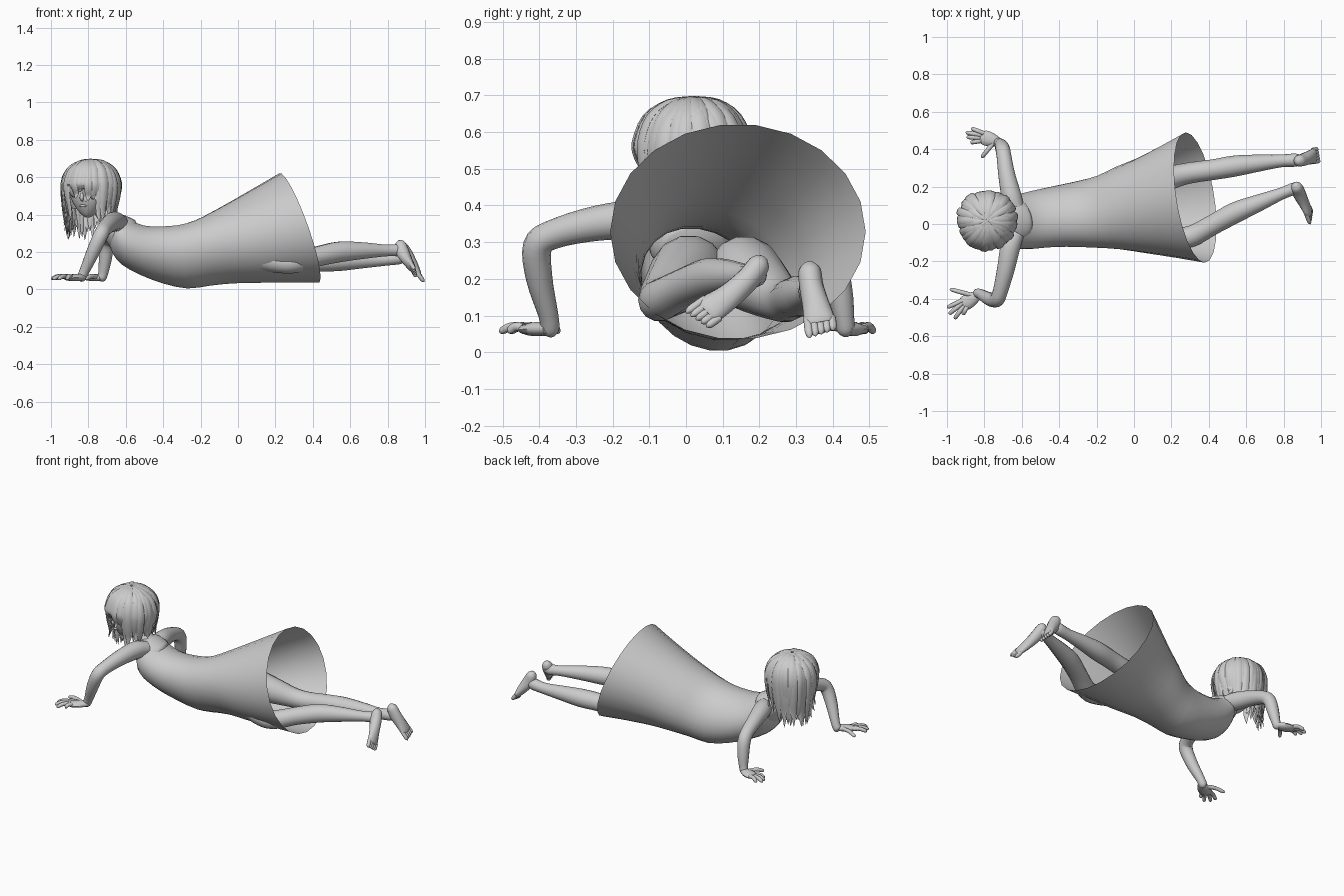
import bpy, bmesh, math, random
from mathutils import Vector

random.seed(4)


def smooth_points(pts, steps):
    """Catmull-Rom through tuples of any length."""
    out, n = [], len(pts)
    for i in range(n - 1):
        a, b, c, d = (pts[max(0, min(n - 1, k))] for k in (i - 1, i, i + 1, i + 2))
        for s in range(steps):
            t = s / steps
            out.append([0.5 * (2 * q + (r - p) * t + (2 * p - 5 * q + 4 * r - u) * t * t
                               + (3 * q - p - 3 * r + u) * t ** 3)
                        for p, q, r, u in zip(a, b, c, d)])
    return out + [list(pts[-1])]


def finish(name, bm, angle=60):
    bmesh.ops.recalc_face_normals(bm, faces=bm.faces)
    me = bpy.data.meshes.new(name)
    bm.to_mesh(me)
    bm.free()
    ob = bpy.data.objects.new(name, me)
    bpy.context.collection.objects.link(ob)
    bpy.ops.object.select_all(action='DESELECT')
    ob.select_set(True)
    bpy.context.view_layer.objects.active = ob
    bpy.ops.object.shade_smooth_by_angle(angle=math.radians(angle))
    return ob


def skin(bm, rings, caps=True):
    loops = [[bm.verts.new(p) for p in r] for r in rings]
    n = len(loops[0])
    for a, b in zip(loops, loops[1:]):
        for i in range(n):
            j = (i + 1) % n
            bm.faces.new((a[i], a[j], b[j], b[i]))
    if caps:
        bm.faces.new(loops[0])
        bm.faces.new(loops[-1])


def tube(bm, pts, hint, sides=14, steps=4):
    """Swept oval; points are x, y, z, half width, half thickness."""
    pts = smooth_points([p if len(p) == 5 else (*p, p[3]) for p in pts], steps)
    pos = [Vector(p[:3]) for p in pts]
    rings = []
    for i, p in enumerate(pts):
        t = (pos[min(i + 1, len(pos) - 1)] - pos[max(i - 1, 0)]).normalized()
        s = t.cross(Vector(hint)).normalized()
        u = s.cross(t)
        w, h = max(p[3], .001), max(p[4], .001)
        rings.append([pos[i] + s * w * math.cos(k * math.tau / sides)
                      + u * h * math.sin(k * math.tau / sides) for k in range(sides)])
    skin(bm, rings)


def part(name, *paths, hint=(0, 0, 1), sides=14):
    bm = bmesh.new()
    for p in paths:
        tube(bm, p, hint, sides)
    return finish(name, bm)


# Dress: tilted oval rings (top x, top z, bottom x, bottom z, y low, y high, skew, roll)
dress_rings = [
    (-.635, .39, -.685, .235, -.10, .125, 0, 0), (-.61, .392, -.67, .19, -.125, .15, 0, 0),
    (-.57, .368, -.62, .13, -.135, .165, 0, .01), (-.50, .342, -.52, .075, -.13, .185, 0, .02),
    (-.42, .338, -.40, .03, -.12, .205, 0, .03), (-.32, .345, -.27, .003, -.12, .23, 0, .035),
    (-.23, .37, -.15, .018, -.125, .258, -.03, .035), (-.14, .415, -.03, .03, -.135, .305, -.06, .025),
    (-.04, .47, .11, .033, -.155, .35, -.09, .01), (.10, .55, .27, .035, -.18, .42, -.12, 0),
    (.225, .622, .43, .035, -.207, .49, -.145, 0)]
rings = []
for xt, zt, xb, zb, y0, y1, skew, roll in smooth_points(dress_rings, 2):
    ring = []
    for k in range(22):
        c, s = math.cos(k * math.tau / 22), math.sin(k * math.tau / 22)
        dy = (y1 - y0) / 2 * c
        ring.append(((xt + xb) / 2 + (xt - xb) / 2 * s + skew * dy,
                     (y0 + y1) / 2 + dy - roll * s, (zt + zb) / 2 + (zt - zb) / 2 * s))
    rings.append(ring)
bm = bmesh.new()
skin(bm, rings, caps=False)
finish("dress", bm)

# Shoulders and neck
part("shoulders", [(-.58, .02, .27, .09, .08), (-.61, .015, .29, .115, .10),
                   (-.655, .015, .325, .12, .086), (-.70, .015, .35, .085, .064),
                   (-.73, .015, .37, .03, .03)], sides=20)
part("neck", [(-.66, .015, .35, .06), (-.72, .015, .42, .05), (-.77, .02, .50, .05)])

# Arms
part("right_arm", [(-.63, -.05, .355, .045), (-.66, -.12, .362, .054), (-.685, -.24, .352, .048),
                   (-.715, -.36, .322, .040), (-.735, -.405, .288, .040), (-.775, -.40, .20, .036),
                   (-.82, -.375, .10, .027), (-.84, -.37, .06, .024), (-.85, -.37, .05, .008)],
     hint=(1, 0, 0))
part("left_arm", [(-.63, .08, .335, .045), (-.655, .15, .33, .054), (-.68, .26, .31, .046),
                  (-.695, .36, .275, .040), (-.702, .40, .235, .039), (-.71, .42, .16, .035),
                  (-.72, .432, .09, .027), (-.73, .436, .06, .024), (-.74, .438, .05, .008)],
     hint=(1, 0, 0))


# Hands: flat palm plus five tapered fingers
def hand(name, wrist, palm, knuckles, tips):
    w, p = Vector(wrist), Vector(palm)
    paths = [[(*w, .02, .016), (*w.lerp(p, .5), .036, .02), (*p, .039, .016),
              (*w.lerp(p, 1.25), .022, .009)]]
    for k, t in zip(knuckles, tips):
        a, b = Vector((*k, .066)), Vector((*t, .058))
        paths.append([(*a, .013), (*(a.lerp(b, .5) + Vector((0, 0, .008))), .012),
                      (*a.lerp(b, .9), .010), (*b, .002)])
    part(name, *paths, sides=10)


hand("right_hand", (-.825, -.374, .064), (-.905, -.425, .062),
     [(-.87, -.38), (-.92, -.41), (-.92, -.425), (-.913, -.44), (-.895, -.445)],
     [(-.985, -.348), (-1.0, -.447), (-.99, -.482), (-.96, -.508), (-.915, -.485)])
hand("left_hand", (-.715, .435, .064), (-.80, .462, .062),
     [(-.755, .43), (-.82, .445), (-.825, .46), (-.82, .475), (-.805, .485)],
     [(-.815, .355), (-.875, .435), (-.895, .465), (-.90, .49), (-.87, .512)])

# Legs
part("right_leg", [(-.17, .02, .22, .06), (-.13, .015, .22, .095), (-.05, 0, .215, .098),
                   (.10, -.035, .18, .08), (.23, -.070, .145, .060), (.31, -.064, .145, .057),
                   (.42, -.005, .175, .054), (.54, .06, .20, .056), (.66, .11, .207, .046),
                   (.79, .163, .208, .032), (.86, .19, .21, .032), (.89, .195, .215, .012)])
part("left_leg", [(-.17, .15, .22, .06), (-.13, .155, .22, .095), (-.04, .17, .21, .098),
                  (.10, .215, .175, .08), (.22, .255, .145, .061), (.31, .275, .138, .056),
                  (.42, .29, .148, .055), (.54, .31, .153, .056), (.66, .325, .157, .046),
                  (.79, .338, .160, .034), (.87, .342, .17, .034), (.905, .345, .175, .012)])


# Feet: sole path from heel to ball, then a row of toes
def foot(name, path, toe_dir, across):
    ball, d, a = Vector(path[-1][:3]), Vector(toe_dir), Vector(across)
    paths = [path]
    for i in range(5):
        s = ball + a * (i - 2) / 4 - d * .5
        e = s + d * (1.55 - .12 * i)
        paths.append([(*s, .011), (*s.lerp(e, .75), .011), (*e, .002)])
    part(name, *paths, hint=(1, 0, .3), sides=12)


foot("left_foot", [(.877, .335, .245, .012, .012), (.882, .337, .225, .03, .03),
                   (.90, .342, .18, .033, .038), (.933, .354, .13, .037, .03),
                   (.96, .363, .09, .042, .019), (.968, .366, .077, .036, .012)],
     (.026, .004, -.034), (0, .066, .004))
foot("right_foot", [(.862, .212, .257, .012, .012), (.868, .20, .24, .03, .03),
                    (.88, .17, .20, .033, .036), (.905, .12, .155, .036, .028),
                    (.93, .07, .12, .041, .019), (.936, .055, .108, .036, .012)],
     (.014, -.034, -.024), (.016, .04, -.05))

# Head with a tapered jaw, facing the face direction
HEAD = Vector((-.785, .02, .535))
FACE = math.radians(-113)
F = Vector((math.cos(FACE), math.sin(FACE), 0))
SIDE = Vector((-F.y, F.x, 0))
bm = bmesh.new()
bmesh.ops.create_uvsphere(bm, u_segments=32, v_segments=20, radius=1)
for v in bm.verts:
    low = max(0, -v.co.z)
    taper = 1 - .42 * low ** 1.5
    v.co = (HEAD + SIDE * v.co.x * .115 * taper
            + F * (v.co.y * .125 * taper + .05 * low) + Vector((0, 0, v.co.z * .152)))
finish("head", bm)


# Nose, lips and eyes
def on_face(s, f, z):
    return tuple(HEAD + SIDE * s + F * f + Vector((0, 0, z)))


part("nose", [(*on_face(0, .115, -.01), .006), (*on_face(0, .13, -.045), .011),
              (*on_face(0, .118, -.062), .004)], hint=F)
part("lips", [(*on_face(-.022, .108, -.09), .002), (*on_face(0, .119, -.088), .008),
              (*on_face(.022, .108, -.09), .002)])
part("eyes", *[[(*on_face(k * .022, .112, -.015), .002), (*on_face(k * .045, .108, -.01), .014, .008),
                (*on_face(k * .068, .092, -.012), .002)] for k in (-1, 1)], hint=F)

# Hair cap over the skull, open at the face
bm = bmesh.new()
bmesh.ops.create_uvsphere(bm, u_segments=32, v_segments=20, radius=1)
gone = [v for v in bm.verts if v.co.z < .3 and v.co.dot(F) > .5 or v.co.z < -.8]
bmesh.ops.delete(bm, geom=gone, context='VERTS')
for v in bm.verts:
    v.co = HEAD + Vector((v.co.x * .143, v.co.y * .143, v.co.z * .152 + .005))
finish("hair_cap", bm)

# Hair strands sweep from the crown and hang down, longest on the far side
bm = bmesh.new()
for layer in range(2):
    for i in range(44):
        a = (i + layer * .5) * math.tau / 44 + random.uniform(-.04, .04)
        r = Vector((math.cos(a), math.sin(a), 0))
        off = abs((a - FACE + math.pi) % math.tau - math.pi)
        if off < .6:
            end = .51
        elif off < 1.0:
            end = .39
        else:
            end = .335 + .08 * max(0, r.x) - .03 * max(0, r.y - r.x * .5)
        end += random.uniform(-.045, .035)
        R = .153 + random.uniform(-.009, .009) - .008 * layer
        profile = [(.05, .691, .008), (.45, .68, .017), (.82, .64, .021), (1, .57, .021),
                   (.97, .57 + (end - .57) * .4, .020), (.88, .57 + (end - .57) * .75, .015),
                   (.76 + random.uniform(-.06, .22), end, .001)]
        lift = random.uniform(-.004, .005)
        tube(bm, [(HEAD.x + r.x * R * k, HEAD.y + r.y * R * k, z + lift, w, w * .35)
                  for k, z, w in profile], r + Vector((0, 0, 1)), sides=6, steps=3)
finish("hair_strands", bm)
